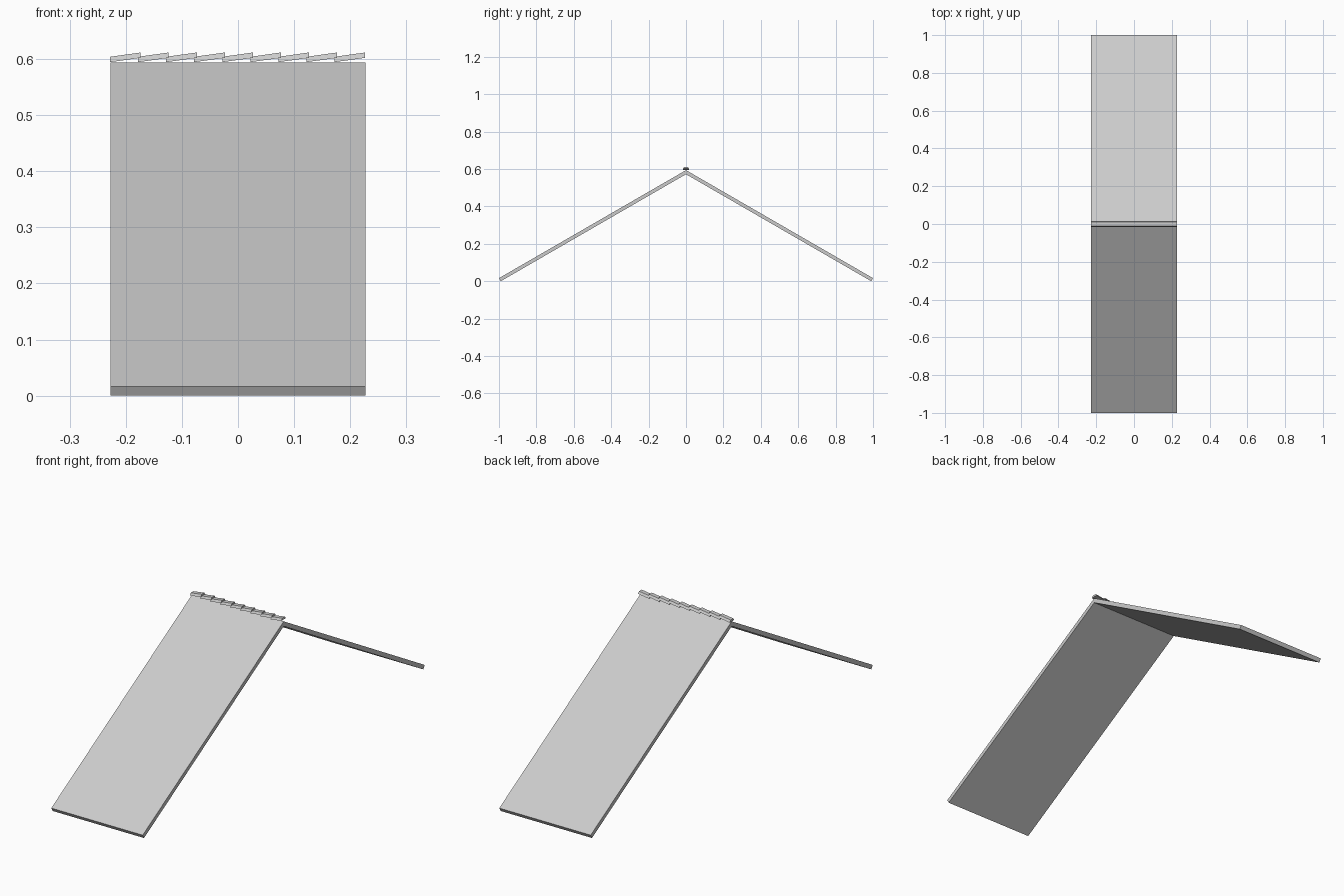
import bpy
from mathutils import Matrix, Vector

cube = bpy.data.objects.get("Cube")
if cube:
    bpy.data.objects.remove(cube)

grey = bpy.data.materials.new("light_grey")
grey.use_nodes = True
COLOUR = (0.6, 0.6, 0.6, 1)
grey.diffuse_color = COLOUR
grey.node_tree.nodes["Principled BSDF"].inputs["Base Color"].default_value = COLOUR


def extrude_x(name, profile, x0, x1):
    """Prism along x from a counter-clockwise (y, z) profile."""
    n = len(profile)
    verts = [(x, y, z) for x in (x0, x1) for y, z in profile]
    faces = [tuple(reversed(range(n))), tuple(range(n, 2 * n))]
    faces += [(i, (i + 1) % n, (i + 1) % n + n, i + n) for i in range(n)]
    mesh = bpy.data.meshes.new(name)
    mesh.from_pydata(verts, [], faces)
    mesh.materials.append(grey)
    obj = bpy.data.objects.new(name, mesh)
    bpy.context.collection.objects.link(obj)
    return obj


# Two sloping roof panels with square-cut eaves, mitred at the ridge
HALF = 0.227
EAVE, RIDGE, UNDER = 0.0165, 0.594, 0.572
for side, name in ((-1, "front_roof_panel"), (1, "back_roof_panel")):
    profile = [(side, EAVE), (side * 0.9905, 0), (0, UNDER), (0, RIDGE)]
    if side > 0:
        profile.reverse()
    extrude_x(name, profile, -HALF, HALF)

# Overlapping ridge tiles, each tipped up towards the left end
TILES, LENGTH, PITCH = 9, 0.0545, 0.05
tile_profile = [(-0.016, 0), (0.016, 0), (0.0095, 0.0095), (-0.0095, 0.0095)]
for i in range(TILES):
    tile = extrude_x(f"ridge_tile_{i + 1}", tile_profile, 0, LENGTH)
    shear = Matrix.Identity(4)
    shear[2][0] = 0.14
    tile.data.transform(shear)
    tile.location = Vector((-0.228 + i * PITCH, 0, 0.5945))
